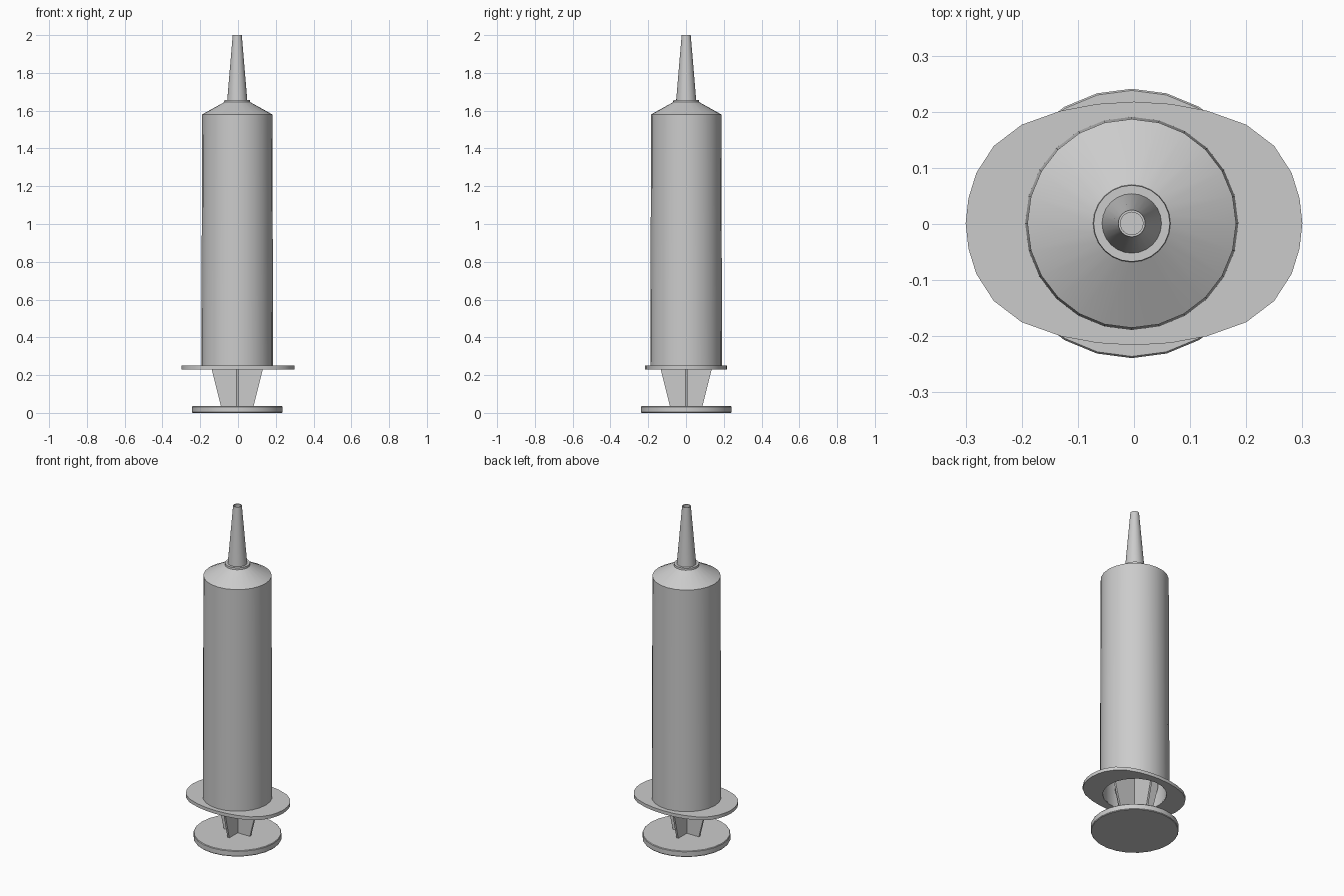
import bpy, bmesh, math

if "Cube" in bpy.data.objects:
    bpy.data.objects.remove(bpy.data.objects["Cube"])

CX, CY = -0.004, 0.001   # axis of the round parts
SEGS = 24

grey = bpy.data.materials.new("light_grey_plastic")
grey.diffuse_color = (0.6, 0.6, 0.6, 1)
grey.use_nodes = True
grey.node_tree.nodes["Principled BSDF"].inputs["Base Color"].default_value = grey.diffuse_color


def finish(bm, name, loc=(CX, CY, 0), smooth=True):
    bmesh.ops.recalc_face_normals(bm, faces=bm.faces)
    me = bpy.data.meshes.new(name)
    bm.to_mesh(me)
    bm.free()
    me.materials.append(grey)
    ob = bpy.data.objects.new(name, me)
    ob.location = loc
    bpy.context.collection.objects.link(ob)
    if smooth:
        bpy.ops.object.select_all(action='DESELECT')
        ob.select_set(True)
        bpy.context.view_layer.objects.active = ob
        bpy.ops.object.shade_smooth_by_angle(angle=math.radians(20))
    return ob


def lathe(name, profile, closed=False):
    """Spin (radius, z) points; an open profile gets flat end caps."""
    bm = bmesh.new()
    rings = []
    for r, z in profile:
        rings.append([bm.verts.new((r * math.cos(2 * math.pi * (i + 0.0) / SEGS),
                                    r * math.sin(2 * math.pi * i / SEGS), z))
                      for i in range(SEGS)])
    pairs = list(zip(rings, rings[1:]))
    if closed:
        pairs.append((rings[-1], rings[0]))
    else:
        bm.faces.new(rings[0])
        bm.faces.new(rings[-1])
    for a, b in pairs:
        for i in range(SEGS):
            j = (i + 1) % SEGS
            bm.faces.new((a[i], a[j], b[j], b[i]))
    return finish(bm, name)


def extrude_outline(name, pts, depth, to3d, loc, hole=None):
    """Prism from a 2D outline, optionally with a matching inner hole loop."""
    bm = bmesh.new()
    n = len(pts)
    loops = []
    for outline in [pts] + ([hole] if hole else []):
        loops.append([[bm.verts.new(to3d(u, v, w)) for u, v in outline]
                      for w in (-depth / 2, depth / 2)])
    for lo, hi in loops:
        for i in range(n):
            j = (i + 1) % n
            bm.faces.new((lo[i], lo[j], hi[j], hi[i]))
    for side in (0, 1):
        if hole:
            a, b = loops[0][side], loops[1][side]
            for i in range(n):
                j = (i + 1) % n
                bm.faces.new((a[i], a[j], b[j], b[i]))
        else:
            bm.faces.new(loops[0][side])
    return finish(bm, name, loc, smooth=bool(hole))


# Hollow barrel with sloped shoulder, collar and tapered nozzle
lathe("barrel_and_nozzle", [
    (0.190, 0.24), (0.186, 1.58), (0.069, 1.645), (0.068, 1.656),
    (0.053, 1.656), (0.024, 2.0), (0.020, 2.0), (0.045, 1.64),
    (0.174, 1.57), (0.174, 0.235)], closed=True)

# Finger flange: rounded oval with a waist, open in the middle
quarter = [(0.3, 0), (0.295, 0.045), (0.281, 0.09), (0.25, 0.138),
           (0.2, 0.176), (0.13, 0.201), (0.065, 0.213)]
outline = (quarter + [(0, 0.217)]
           + [(-x, y) for x, y in reversed(quarter)]
           + [(x * -1, -y) for x, y in quarter[1:]]
           + [(0, -0.217)]
           + [(x, -y) for x, y in reversed(quarter[1:])])
hole = []
for x, y in outline:
    a = math.atan2(y, x)
    hole.append((CX + 0.174 * math.cos(a), 0.174 * math.sin(a)))
extrude_outline("finger_flange", outline, 0.02,
                lambda u, v, w: (u, v, w), (0, CY, 0.24), hole)

# Plunger thumb disc
lathe("thumb_disc", [(0.237, 0), (0.24, 0.004), (0.24, 0.032), (0.237, 0.036)])

# Plunger shaft: two crossed fins that widen into the barrel
half = [(0.085, 0.03), (0.16, 0.33), (0.16, 1.45)]
fin = half + [(-x, z) for x, z in reversed(half)]
extrude_outline("plunger_fin_x", fin, 0.012,
                lambda u, v, w: (u, w, v), (CX, CY, 0))
extrude_outline("plunger_fin_y", fin, 0.012,
                lambda u, v, w: (w, u, v), (CX, CY, 0))

# Piston closing the inside of the barrel
lathe("piston", [(0.172, 1.44), (0.172, 1.54)])
